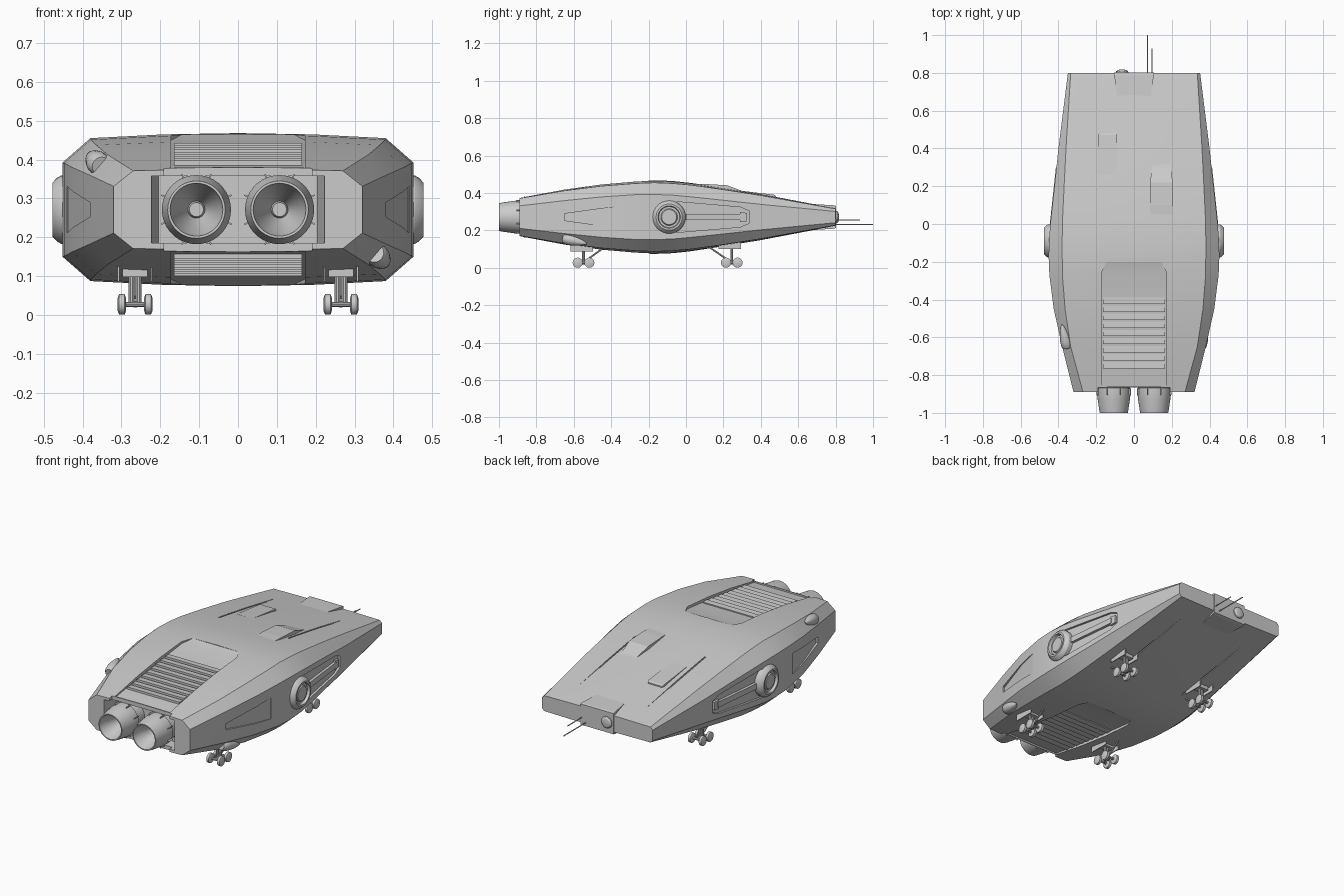
import bpy, bmesh, math
from mathutils import Vector

if "Cube" in bpy.data.objects:
    bpy.data.objects.remove(bpy.data.objects["Cube"])

CZ = 0.271  # mid height of the hull
grey = bpy.data.materials.new("hull_grey")
grey.diffuse_color = (0.6, 0.6, 0.6, 1)
grey.use_nodes = True
grey.node_tree.nodes["Principled BSDF"].inputs["Base Color"].default_value = grey.diffuse_color

# hull stations: y, corner x, side x, top half height, side half height, arch
ST = [(-.89, .27, .32, .104, .06, .004), (-.65, .335, .38, .149, .088, .008),
      (-.45, .365, .425, .177, .108, .011), (-.27, .379, .448, .193, .12, .013),
      (-.17, .38, .452, .197, .121, .013), (-.07, .38, .449, .193, .117, .013),
      (.03, .378, .44, .182, .108, .011), (.2, .37, .421, .156, .09, .009),
      (.4, .36, .40, .123, .068, .007), (.8, .335, .35, .047, .03, .003)]


def station(y):
    y = min(max(y, ST[0][0]), ST[-1][0])
    for a, b in zip(ST, ST[1:]):
        if y <= b[0]:
            t = (y - a[0]) / (b[0] - a[0])
            return [p + (q - p) * t for p, q in zip(a, b)]


def side_x(y):
    return station(y)[2]


def top_h(y, x=0):
    s = station(y)
    return s[3] - s[5] * (x / s[1]) ** 2


def mesh(name, verts, faces, smooth=False):
    me = bpy.data.meshes.new(name)
    me.from_pydata(verts, [], faces)
    bm = bmesh.new()
    bm.from_mesh(me)
    bmesh.ops.recalc_face_normals(bm, faces=bm.faces)
    bm.to_mesh(me)
    bm.free()
    me.materials.append(grey)
    ob = bpy.data.objects.new(name, me)
    bpy.context.collection.objects.link(ob)
    if smooth:
        soften(ob)
    return ob


def soften(ob, deg=28):
    bpy.ops.object.select_all(action='DESELECT')
    ob.select_set(True)
    bpy.context.view_layer.objects.active = ob
    bpy.ops.object.shade_smooth_by_angle(angle=math.radians(deg))


def loft(name, rings, smooth=False):
    n = len(rings[0])
    faces = [(i * n + j, i * n + (j + 1) % n, (i + 1) * n + (j + 1) % n, (i + 1) * n + j)
             for i in range(len(rings) - 1) for j in range(n)]
    faces += [tuple(range(n)), tuple(range((len(rings) - 1) * n, len(rings) * n))]
    return mesh(name, [v for r in rings for v in r], faces, smooth)


def beam(name, stations, sz=1):
    """Box section swept along y: (y, x0, x1, h0, h1), heights from the hull middle."""
    return loft(name, [[(x0, y, CZ + sz * a), (x1, y, CZ + sz * a), (x1, y, CZ + sz * b),
                        (x0, y, CZ + sz * b)] for y, x0, x1, a, b in stations])


def slab(name, pts, xin, xout, s):
    """Side-view outline (y, height) given thickness along x."""
    return loft(name, [[(s * f(y), y, CZ + h) for y, h in pts] for f in (xin, xout)])


def box(name, x, y, z, sx, sy, sz):
    return loft(name, [[(x + a * sx / 2, y + b * sy / 2, z + c * sz / 2)
                        for a, b in ((-1, -1), (1, -1), (1, 1), (-1, 1))] for c in (-1, 1)])


def revolve(name, prof, centre, axis, n=32):
    q = Vector(axis).to_track_quat('Z', 'Y')
    c = Vector(centre)
    return loft(name, [[c + q @ Vector((r * math.cos(2 * math.pi * k / n),
                                        r * math.sin(2 * math.pi * k / n), h))
                        for k in range(n)] for r, h in prof], True)


def rod(name, a, b, r, n=10):
    d = Vector(b) - Vector(a)
    return revolve(name, [(r, 0), (r, d.length)], a, d, n)


# hull
rings = []
for y, xc, xs, ht, hs, ar in ST:
    top = [(xs, hs), (xc, ht - ar), (xc / 2, ht - ar / 4), (0, ht),
           (-xc / 2, ht - ar / 4), (-xc, ht - ar), (-xs, hs)]
    rings.append([(x, y, CZ + h) for x, h in top] + [(x, y, CZ - h) for x, h in reversed(top)])
hull = loft("hull", rings)

# cutters: engine bay, tail notch, grille wells, seams, side recesses
cut = [beam("bay_cut", [(-.95, -.235, .235, -.086, .086), (-.80, -.205, .205, -.086, .086)]),
       box("tail_cut", 0, -.92, CZ, .38, .11, .6)]
for sz in (1, -1):
    cut.append(beam("grille_cut", [(-.2, -.145, .145, .193, .3), (-.26, -.173, .173, .178, .3),
                                   (-.38, -.173, .173, .165, .3), (-.77, -.173, .173, .113, .3),
                                   (-.86, -.173, .173, .1, .3)], sz))
    for s in (1, -1):
        cut.append(beam("seam_cut", [(y, s * .216, s * .224, top_h(y, .22) - .006, .3)
                                     for y in (.14, .2, .4, .85)], sz))
slot = [(-.05, .082), (.29, .053), (.34, .032), (.34, -.032), (.29, -.053), (-.05, -.082)]
wedge = [(-.65, .018), (-.45, .046), (-.33, .06), (-.33, -.06), (-.45, -.046), (-.65, -.018)]
for s in (1, -1):
    cut.append(slab("slot_cut", slot, lambda y: side_x(y) - .012, lambda y: .6, s))
    cut.append(slab("wedge_cut", wedge, lambda y: side_x(y) - .003 + .03 * (y + .33),
                    lambda y: .6, s))
for c in cut:
    m = hull.modifiers.new("cut", 'BOOLEAN')
    m.operation, m.solver, m.object = 'DIFFERENCE', 'EXACT', c
    bpy.context.view_layer.objects.active = hull
    bpy.ops.object.modifier_apply(modifier=m.name)
    bpy.data.objects.remove(c)
soften(hull)

# grille slats, above and below
for sz in (1, -1):
    for i in range(9):
        y = -.39 - i * .0425
        f = lambda v: .165 + (v + .38) * .133
        beam("grille_slat", [(y, -.165, .165, f(y) - .004, f(y) + .006),
                             (y - .034, -.165, .165, f(y - .034) - .004, f(y - .034) + .012)], sz)

# engines with clamp fins
for s in (1, -1):
    c = (s * .107, 0, CZ)
    revolve("engine", [(.078, .79), (.078, .865), (.089, .868), (.089, .9), (.085, .93),
                       (.077, .985), (.074, 1.0), (.068, 1.0), (.06, .96), (.022, .86),
                       (.018, .875)], c, (0, -1, 0), 36)
    for k in range(8):
        a = math.pi / 8 + k * math.pi / 4
        u, v = Vector((math.cos(a), 0, math.sin(a))), Vector((-math.sin(a), 0, math.cos(a)))
        loft("engine_fin", [[Vector(c) + u * r + v * w + Vector((0, y, 0)) for r, w in
                             ((.08, -.002), (.098, -.002), (.098, .002), (.08, .002))]
                            for y in (-.87, -.905)])

# side turrets and slot bars
for s in (1, -1):
    revolve("side_turret", [(.088, .41), (.088, .455), (.082, .466), (.07, .477), (.06, .477),
                            (.056, .462), (.045, .462), (.04, .47)],
            (0, -.09, CZ), (s, 0, 0), 32)
    slab("slot_bar", [(0, .016), (.3, .016), (.3, -.016), (0, -.016)],
         lambda y: side_x(y) - .03, lambda y: side_x(y) + .003, s)
    slab("slot_end_block", [(.29, .026), (.325, .022), (.325, -.022), (.29, -.026)],
         lambda y: side_x(y) - .03, lambda y: side_x(y), s)

# teardrop blisters on opposite chamfers
for s in (-1, 1):
    revolve("blister", [(.024, 0), (.03, .012), (.03, .04), (.024, .075), (.013, .11), (.003, .13)],
            (s * .352, -.655, CZ - s * .112), (-s * -.25, 1, -s * .25), 20)

# top pod and flat hatch
beam("top_pod", [(-.02, .09, .2, .12, .176), (.1, .085, .205, .12, .177), (.22, .085, .205, .1, .17),
                 (.3, .095, .195, .1, .14), (.35, .1, .19, .1, .125)])
beam("top_hatch", [(.26, -.19, -.09, .1, top_h(.26, .14)), (.47, -.19, -.09, .08, top_h(.47) + .01),
                   (.48, -.185, -.095, .08, top_h(.48) + .006)])

# nose block, sensor dome and antennas
beam("nose_block", [(.67, -.088, .088, -.07, .07), (.79, -.105, .105, -.062, .063),
                    (.803, -.105, .105, -.058, .06)])
revolve("sensor_dome", [(.034, 0), (.032, .008), (.024, .015), (.01, .018)],
        (-.063, .8, CZ), (0, 1, 0), 20)
rod("long_antenna", (.072, .78, .232), (.072, 1.0, .232), .003, 6)
rod("short_antenna", (.096, .78, .256), (.096, .93, .256), .003, 6)

# landing gear: four bogies with legs, braces and doors
for s in (1, -1):
    for y, brace in ((-.548, .11), (.245, -.13)):
        x = s * .265
        zt = CZ - top_h(y, .265)
        for dx in (-.034, .034):
            for dy in (-.031, .031):
                revolve("wheel", [(.016, -.011), (.027, -.007), (.027, .007), (.016, .011)],
                        (x + dx, y + dy, .027), (1, 0, 0), 18)
        for dy in (-.031, .031):
            rod("axle", (x - .034, y + dy, .027), (x + .034, y + dy, .027), .007)
        rod("bogie_beam", (x, y - .031, .027), (x, y + .031, .027), .009)
        for dx in (-.009, .009):
            rod("leg", (x + dx, y, .027), (x + dx, y, zt + .03), .008)
        rod("brace", (x, y + brace * .2, .045), (x, y + brace, CZ - top_h(y + brace, .265) + .01), .005)
        box("leg_collar", x, y, zt - .004, .065, .05, .022)
        for dx in (-.043, .043):
            box("gear_door", x + dx, y - .01, zt - .006, .005, .12, .042)
